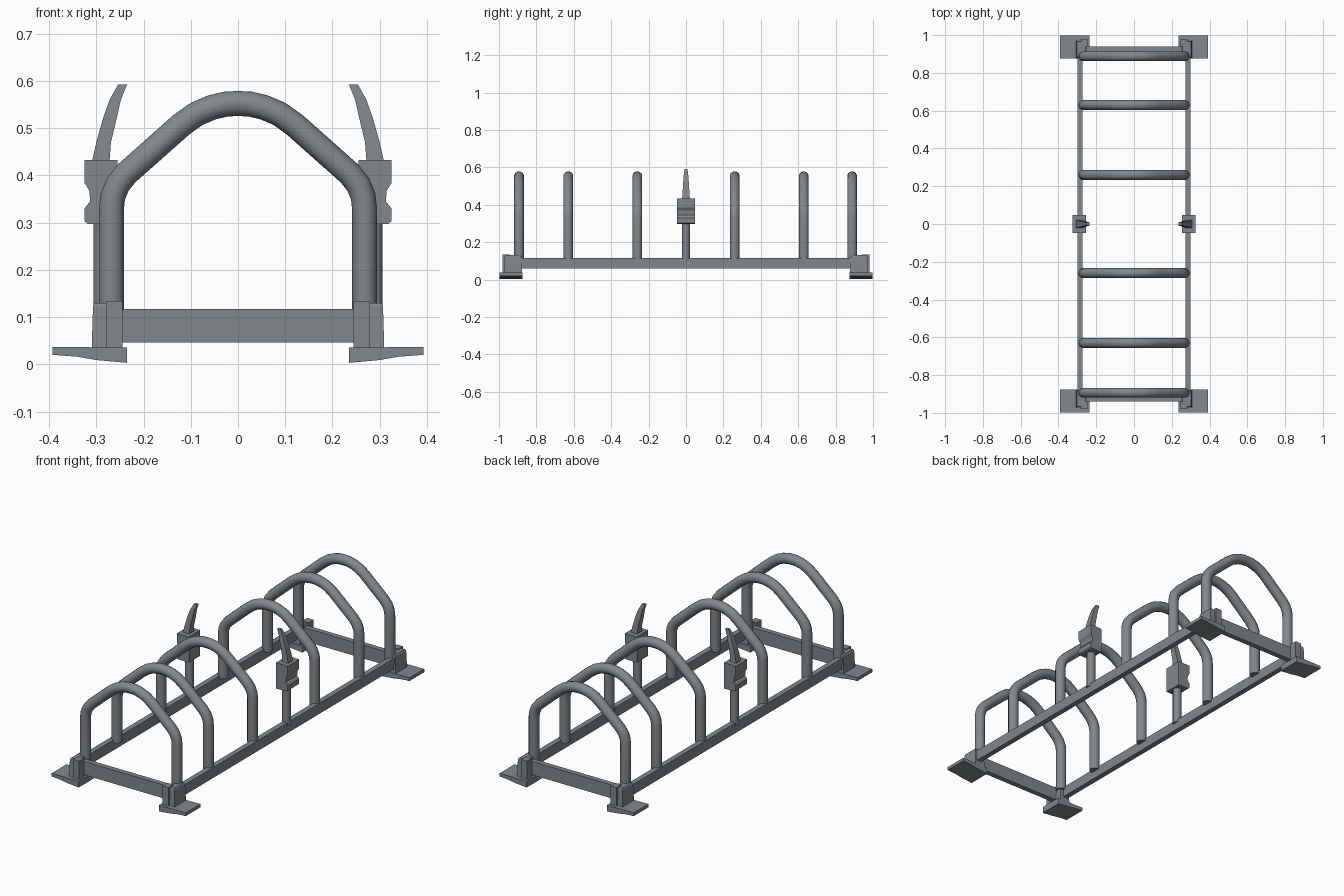
import bpy, bmesh, math
from mathutils import Vector

if "Cube" in bpy.data.objects:
    bpy.data.objects.remove(bpy.data.objects["Cube"])

steel = bpy.data.materials.new("grey steel")
steel.diffuse_color = (0.22, 0.245, 0.265, 1)
steel.use_nodes = True
steel.node_tree.nodes["Principled BSDF"].inputs["Base Color"].default_value = steel.diffuse_color


def finish(name, bm, smooth=False):
    bmesh.ops.recalc_face_normals(bm, faces=bm.faces)
    me = bpy.data.meshes.new(name)
    bm.to_mesh(me)
    bm.free()
    ob = bpy.data.objects.new(name, me)
    bpy.context.collection.objects.link(ob)
    me.materials.append(steel)
    if smooth:
        bpy.ops.object.select_all(action='DESELECT')
        ob.select_set(True)
        bpy.context.view_layer.objects.active = ob
        bpy.ops.object.shade_smooth_by_angle(angle=math.radians(40))
    return ob


def loft(name, rings, smooth=False):
    """Skin a list of equal-length rings and cap both ends."""
    bm = bmesh.new()
    vs = [[bm.verts.new(p) for p in r] for r in rings]
    n = len(vs[0])
    for a, b in zip(vs, vs[1:]):
        for i in range(n):
            bm.faces.new((a[i], a[(i + 1) % n], b[(i + 1) % n], b[i]))
    bm.faces.new(vs[0])
    bm.faces.new(vs[-1])
    return finish(name, bm, smooth)


def box(name, x, y, z):
    def ring(h):
        return [(x[0], y[0], h), (x[1], y[0], h), (x[1], y[1], h), (x[0], y[1], h)]
    return loft(name, [ring(z[0]), ring(z[1])])


def prism(name, profile, y0, y1):
    """Extrude an x/z profile along y."""
    return loft(name, [[(x, y0, z) for x, z in profile], [(x, y1, z) for x, z in profile]])


def tube(name, path, y, r, sides=14):
    """Round tube along an x/z path."""
    rings = []
    for i, (x, z) in enumerate(path):
        a, b = path[max(i - 1, 0)], path[min(i + 1, len(path) - 1)]
        t = Vector((b[0] - a[0], b[1] - a[1])).normalized()
        rings.append([(x - t.y * r * math.cos(k), y + r * math.sin(k), z + t.x * r * math.cos(k))
                      for k in [2 * math.pi * j / sides for j in range(sides)]])
    return loft(name, rings, True)


# wheel hoops
half = [(0.268, 0.10), (0.268, 0.33), (0.265, 0.355), (0.255, 0.38), (0.236, 0.404),
        (0.12, 0.507), (0.088, 0.530), (0.055, 0.544), (0.025, 0.551)]
hoop = half + [(0, 0.552)] + [(-x, z) for x, z in reversed(half)]
for y in (-0.893, -0.63, -0.26, 0.26, 0.63, 0.888):
    tube("wheel_hoop", hoop, y, 0.0265)

# end cross bars
for s in (-1, 1):
    box("cross_bar", (-0.27, 0.27), sorted((s * 0.912, s * 0.94)), (0.046, 0.117))

block = [(0.255, 0.297), (0.318, 0.297), (0.325, 0.303), (0.325, 0.33), (0.313, 0.345),
         (0.315, 0.368), (0.325, 0.384), (0.325, 0.433), (0.255, 0.433)]
plate = [(0.235, 0.003), (0.30, 0.009), (0.34, 0.016), (0.393, 0.02), (0.393, 0.037),
         (0.31, 0.036), (0.235, 0.036)]
# hook sections: inner x, outer x, z, half thickness
hook = [(0.272, 0.309, 0.43, 0.021), (0.269, 0.300, 0.47, 0.018), (0.257, 0.286, 0.52, 0.015),
        (0.248, 0.272, 0.56, 0.012), (0.235, 0.254, 0.592, 0.008)]

for s in (-1, 1):
    # long side rail
    box("side_rail", sorted((s * 0.272, s * 0.300)), (-0.92, 0.92), (0.059, 0.114))
    # centre post with clamp block and curved hook
    tube("centre_post", [(s * 0.284, 0.10), (s * 0.284, 0.31)], 0, 0.022)
    prism("clamp_block", [(s * x, z) for x, z in block], -0.048, 0.048)
    loft("hook", [[(s * a, -t, z), (s * b, -t, z), (s * b, t, z), (s * a, t, z)]
                  for a, b, z, t in hook], True)
    for e in (-1, 1):
        # foot plate and corner bracket
        prism("foot_plate", [(s * x, z) for x, z in plate], e * 0.875, e * 0.998)
        loft("corner_bracket", [[(s * (0.28 + a * w), e * (0.925 + b * d), z)
                                 for a, b in ((-1, -1), (1, -1), (1, 1), (-1, 1))]
                                for z, w, d in ((0.025, 0.03, 0.048), (0.122, 0.027, 0.044),
                                                (0.130, 0.023, 0.04))])
        box("bracket_rib", sorted((s * 0.245, s * 0.28)), sorted((e * 0.94, e * 0.98)), (0.02, 0.134))
